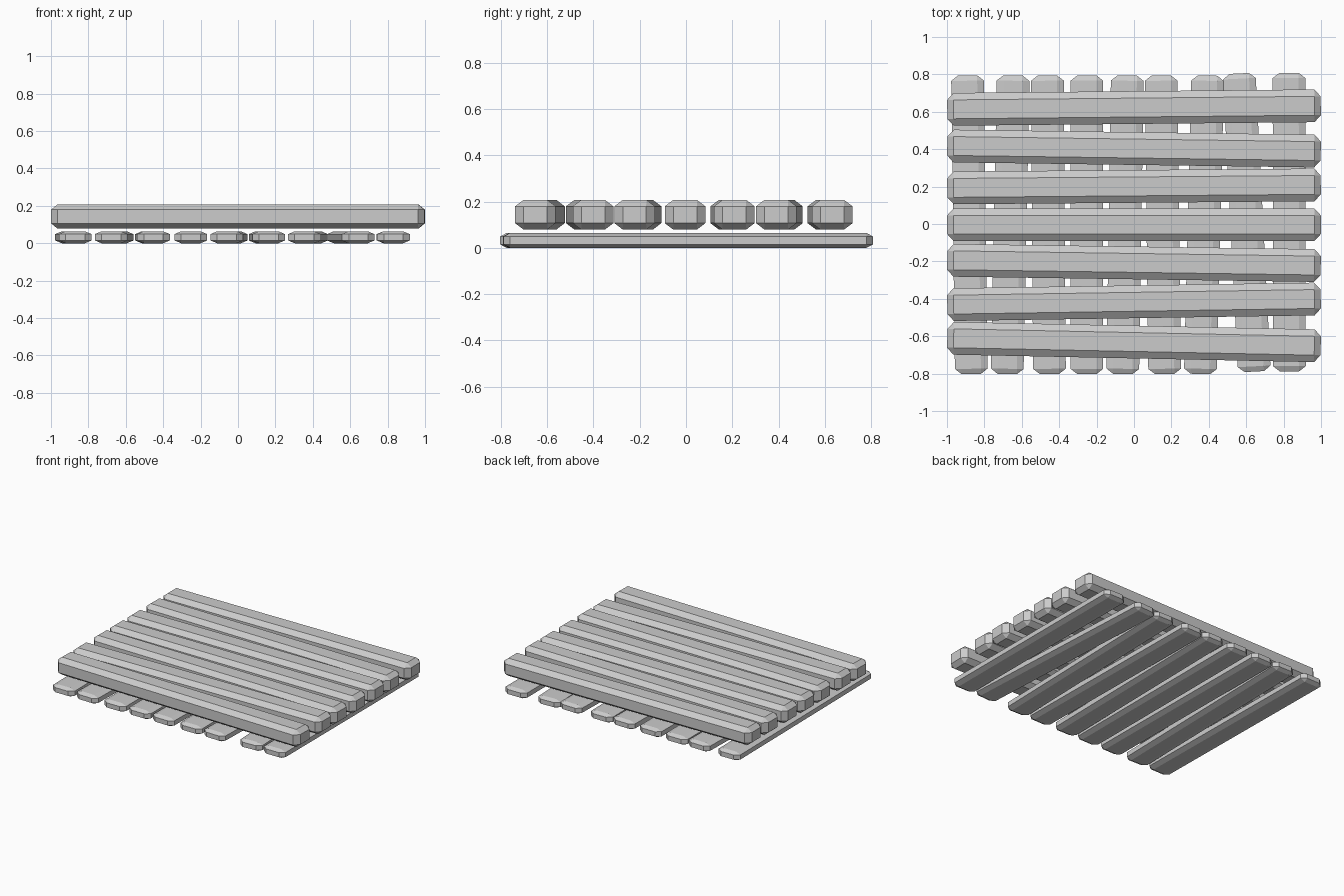
import bpy, bmesh, math
from itertools import product

if "Cube" in bpy.data.objects:
    bpy.data.objects.remove(bpy.data.objects["Cube"])


def chamfered_mesh(name, size, chamfer):
    """Box with chamfered edges and corners, as the hull of its face corners."""
    bm = bmesh.new()
    half = [s / 2 for s in size]
    for signs in product((-1, 1), repeat=3):
        for face_axis in range(3):
            bm.verts.new([signs[i] * (half[i] - (0 if i == face_axis else chamfer[i]))
                          for i in range(3)])
    bmesh.ops.convex_hull(bm, input=bm.verts[:])
    bmesh.ops.dissolve_limit(bm, angle_limit=0.01, verts=bm.verts[:], edges=bm.edges[:])
    bmesh.ops.recalc_face_normals(bm, faces=bm.faces[:])
    mesh = bpy.data.meshes.new(name)
    bm.to_mesh(mesh)
    bm.free()
    return mesh


def place(name, mesh, location, angle):
    obj = bpy.data.objects.new(name, mesh)
    obj.location = location
    obj.rotation_euler.z = angle
    bpy.context.collection.objects.link(obj)


# Thick upper planks along x: y at the left end, y at the right end
plank = chamfered_mesh("plank", (1.997, 0.175, 0.129), (0.034, 0.037, 0.028))
planks = [(0.613, 0.632), (0.417, 0.390), (0.193, 0.209), (-0.004, -0.004),
          (-0.194, -0.222), (-0.431, -0.401), (-0.611, -0.651)]
for i, (left, right) in enumerate(planks):
    place(f"top_plank_{i + 1}", plank, (0, (left + right) / 2, 0.143),
          math.atan2(right - left, 1.95))

# Thin lower slats along y: x at the front end, x at the back end, y shift
slat = chamfered_mesh("slat", (0.175, 1.596, 0.064), (0.036, 0.028, 0.015))
slats = [(-0.870, -0.890, -0.004), (-0.678, -0.646, -0.004), (-0.452, -0.463, -0.004),
         (-0.252, -0.252, -0.004), (-0.060, -0.036, -0.004), (0.164, 0.145, -0.004),
         (0.355, 0.394, -0.004), (0.643, 0.563, 0.008), (0.831, 0.829, 0.010)]
for i, (front, back, shift) in enumerate(slats):
    place(f"bottom_slat_{i + 1}", slat, ((front + back) / 2, shift, 0.032),
          math.atan2(front - back, 1.57))
